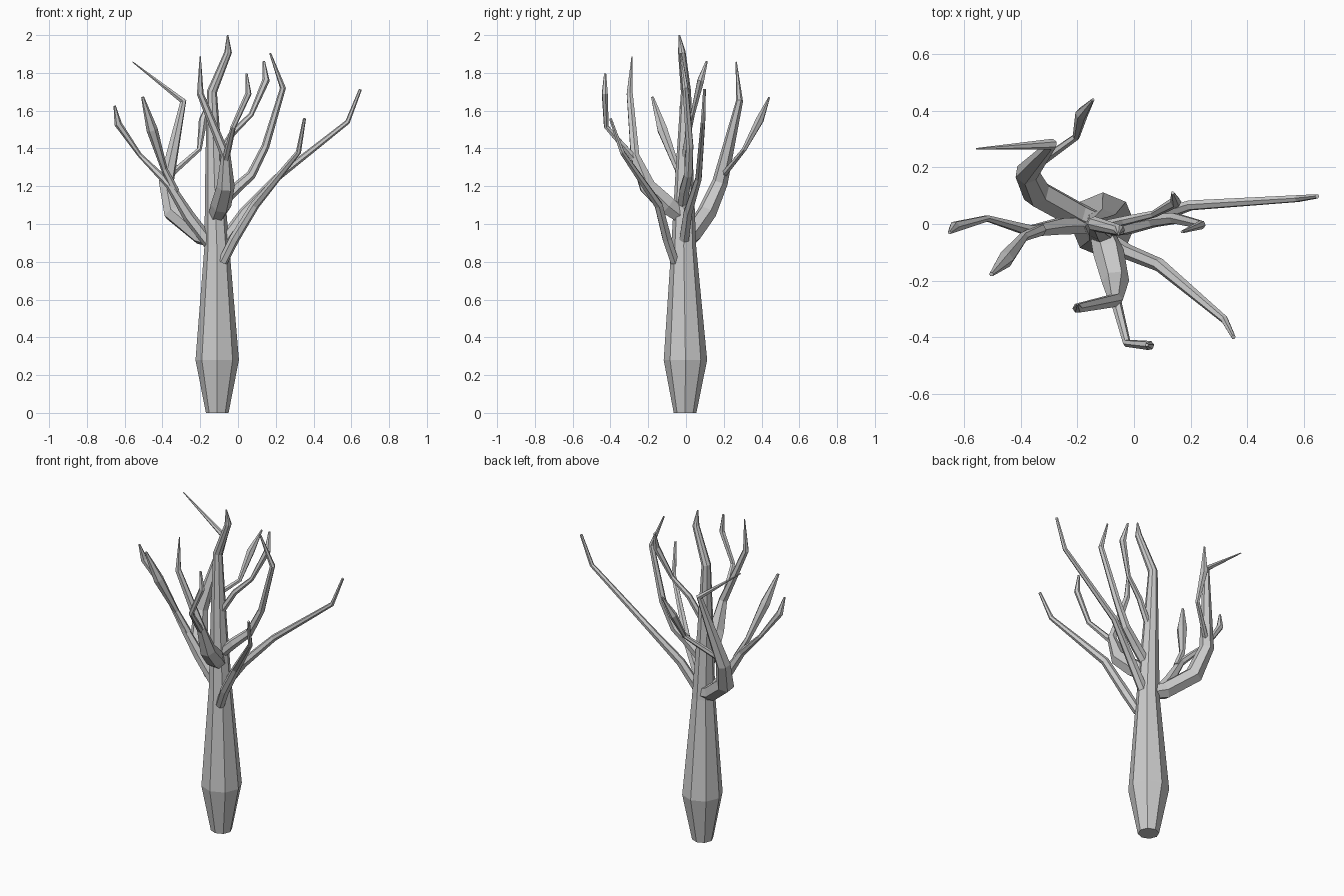
import bpy, bmesh, math
from mathutils import Vector


def limb(name, points, sides=6):
    """Flat-faced tapering tube through (x, y, z, radius) points."""
    pos = [Vector(p[:3]) for p in points]
    bm = bmesh.new()
    rings = []
    axis_x = Vector((1, 0, 0))
    last = len(pos) - 1
    for i, p in enumerate(pos):
        # tangent is the average of the neighbouring segment directions
        t = Vector()
        if i > 0:
            t += (p - pos[i - 1]).normalized()
        if i < last:
            t += (pos[i + 1] - p).normalized()
        t.normalize()
        axis_x = (axis_x - t * axis_x.dot(t)).normalized()
        axis_y = t.cross(axis_x)
        ring = []
        for k in range(sides):
            a = math.tau * k / sides
            ring.append(bm.verts.new(
                p + (axis_x * math.cos(a) + axis_y * math.sin(a)) * points[i][3]))
        rings.append(ring)
    for lo, hi in zip(rings, rings[1:]):
        for k in range(sides):
            n = (k + 1) % sides
            bm.faces.new((lo[k], lo[n], hi[n], hi[k]))
    bm.faces.new(rings[0][::-1])
    bm.faces.new(rings[-1])
    me = bpy.data.meshes.new(name)
    bm.to_mesh(me)
    bm.free()
    ob = bpy.data.objects.new(name, me)
    bpy.context.collection.objects.link(ob)
    return ob


# Trunk with bulging foot and bent crown
limb("trunk", [(-.11, -.005, 0, .06), (-.11, -.003, .28, .115),
               (-.112, -.012, .88, .066), (-.127, -.008, 1.3, .046),
               (-.138, 0, 1.7, .027), (-.052, -.022, 1.91, .02),
               (-.055, -.035, 2.0, .004)], 8)

# Back left bough and its fork
limb("back_left_bough", [(-.12, 0, .91, .04), (-.2, .03, .94, .05),
                         (-.345, .11, 1.06, .052), (-.38, .18, 1.22, .042),
                         (-.29, .283, 1.65, .019), (-.558, .266, 1.858, .003)])
limb("back_left_fork", [(-.37, .19, 1.25, .018), (-.205, .308, 1.395, .013),
                        (-.185, .39, 1.55, .023), (-.145, .44, 1.67, .005)])

# Front bough and its fork
limb("front_bough", [(-.12, -.01, 1.03, .04), (-.09, -.1, 1.1, .055),
                     (-.065, -.205, 1.2, .048), (-.065, -.27, 1.36, .026),
                     (-.2, -.298, 1.69, .018), (-.2, -.286, 1.888, .003)])
limb("front_fork", [(-.07, -.25, 1.32, .02), (-.025, -.422, 1.515, .014),
                    (.055, -.43, 1.69, .017), (.045, -.428, 1.797, .006)])

# Lower front right branch
limb("front_right_branch", [(-.08, -.06, .8, .026), (-.02, -.1, .92, .027),
                            (.09, -.145, 1.1, .024), (.32, -.338, 1.38, .014),
                            (.352, -.4, 1.558, .008)])

# Long right branch
limb("right_branch", [(-.1, -.015, .88, .03), (.03, .01, 1.06, .026),
                      (.2, .066, 1.24, .019), (.58, .09, 1.54, .013),
                      (.648, .098, 1.713, .008)])

# Upper right branches
limb("upper_right_branch", [(-.12, -.02, 1.08, .03), (-.02, -.008, 1.18, .03),
                            (.07, .012, 1.26, .025), (.145, .02, 1.41, .021),
                            (.238, -.003, 1.72, .016), (.17, -.028, 1.905, .005)])
limb("crown_right_branch", [(-.12, -.01, 1.33, .02), (-.03, .012, 1.48, .017),
                            (.07, .035, 1.58, .013), (.148, .078, 1.76, .02),
                            (.137, .11, 1.862, .006)])

# Left branch and its spear-shaped fork
limb("left_branch", [(-.13, -.005, .87, .034), (-.26, -.008, 1.04, .033),
                     (-.365, -.025, 1.21, .022), (-.52, .02, 1.365, .012),
                     (-.635, -.01, 1.53, .02), (-.653, -.03, 1.625, .006)])
limb("left_fork", [(-.33, -.02, 1.17, .022), (-.39, -.045, 1.29, .017),
                   (-.455, -.125, 1.5, .03), (-.505, -.178, 1.672, .008)])
